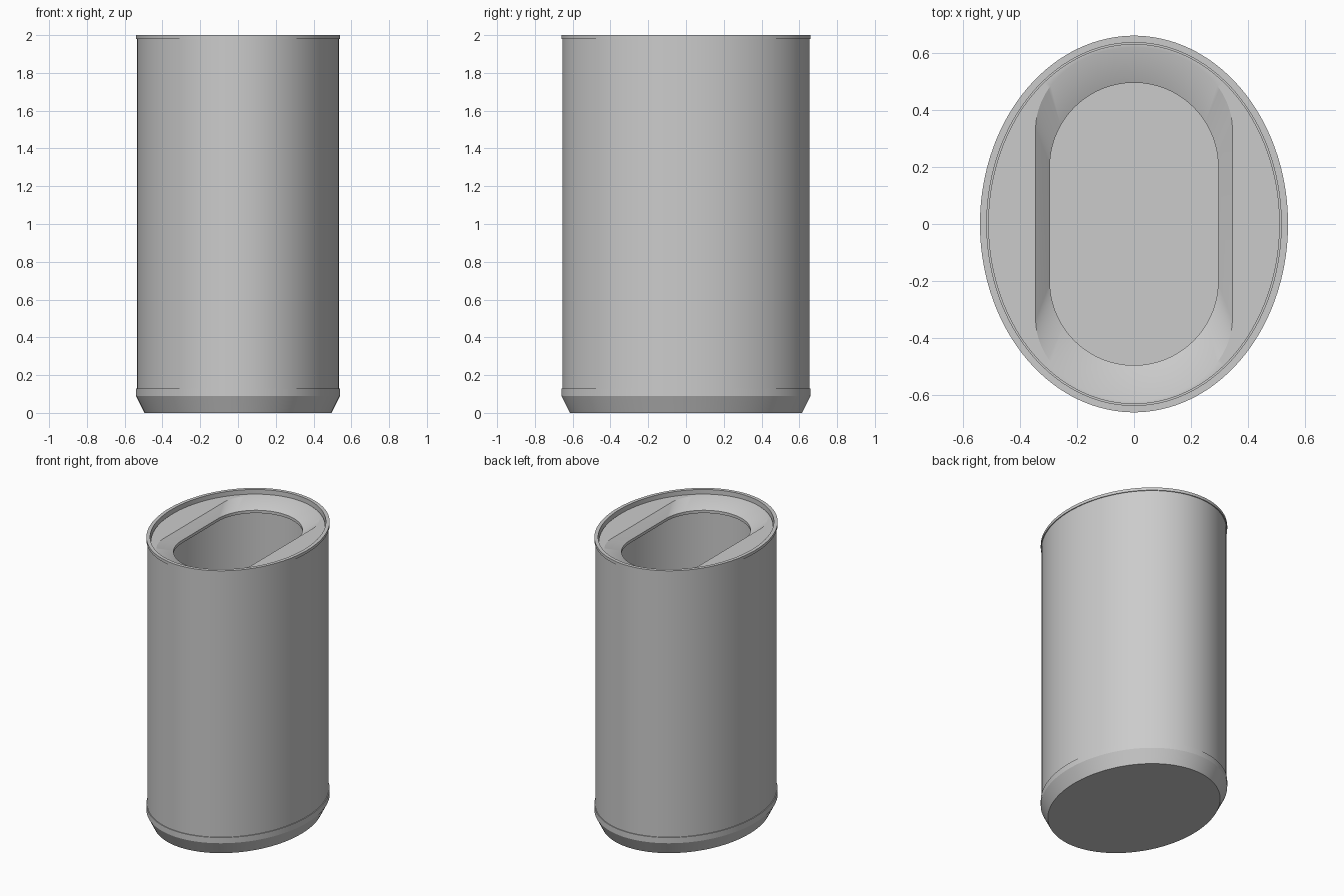
import bpy, bmesh
from math import sin, cos, pi, radians

SEGMENTS = 128

cube = bpy.data.objects.get("Cube")
if cube:
    bpy.data.objects.remove(cube)

grey = bpy.data.materials.new("plain grey")
grey.use_nodes = True
colour = (0.6, 0.6, 0.6, 1)
grey.diffuse_color = colour
grey.node_tree.nodes["Principled BSDF"].inputs["Base Color"].default_value = colour


def loop(bm, rx, ry, z, straight=0):
    """Closed ellipse of edges; straight pulls its halves apart along y."""
    verts = []
    for i in range(SEGMENTS):
        t = 2 * pi * (i + 0.5) / SEGMENTS
        shift = straight if sin(t) > 0 else -straight
        verts.append(bm.verts.new((rx * cos(t), ry * sin(t) + shift, z)))
    for a, b in zip(verts, verts[1:] + verts[:1]):
        bm.edges.new((a, b))
    return verts


def bridge(bm, low, high):
    for i in range(SEGMENTS):
        j = (i + 1) % SEGMENTS
        bm.faces.new((low[i], low[j], high[j], high[i]))


def loft(bm, profile):
    rings = [loop(bm, *p) for p in profile]
    for low, high in zip(rings, rings[1:]):
        bridge(bm, low, high)
    return rings


def finish(bm, name):
    mesh = bpy.data.meshes.new(name)
    bm.to_mesh(mesh)
    bm.free()
    mesh.materials.append(grey)
    obj = bpy.data.objects.new(name, mesh)
    bpy.context.collection.objects.link(obj)
    bpy.ops.object.select_all(action='DESELECT')
    obj.select_set(True)
    bpy.context.view_layer.objects.active = obj
    bpy.ops.object.shade_smooth_by_angle(angle=radians(25))


# Outer shell: chamfered foot, straight wall, thin top rim, inner wall and floor
bm = bmesh.new()
rings = loft(bm, [
    (0.495, 0.615, 0), (0.54, 0.66, 0.09), (0.54, 0.66, 0.13), (0.534, 0.654, 0.13),
    (0.534, 0.654, 1.98), (0.54, 0.66, 1.98), (0.54, 0.66, 2), (0.516, 0.636, 2),
    (0.516, 0.636, 0.1)])
bm.faces.new(rings[0][::-1])
bm.faces.new(rings[-1])
finish(bm, "body")

# Recessed lid with a sloped oblong opening
bm = bmesh.new()
outer_skirt, outer = loft(bm, [(0.511, 0.631, 1.92), (0.511, 0.631, 1.97)])
throat, hole_low, hole = [loop(bm, *p) for p in (
    (0.295, 0.295, 1.9, 0.2), (0.295, 0.295, 1.92, 0.2), (0.345, 0.29, 1.97, 0.33))]
bridge(bm, hole, hole_low)
bridge(bm, hole_low, throat)
rim = set(outer) | set(hole)
edges = [e for e in bm.edges if set(e.verts) <= rim]
bmesh.ops.triangle_fill(bm, edges=edges, use_beauty=True, normal=(0, 0, 1))
finish(bm, "lid")
